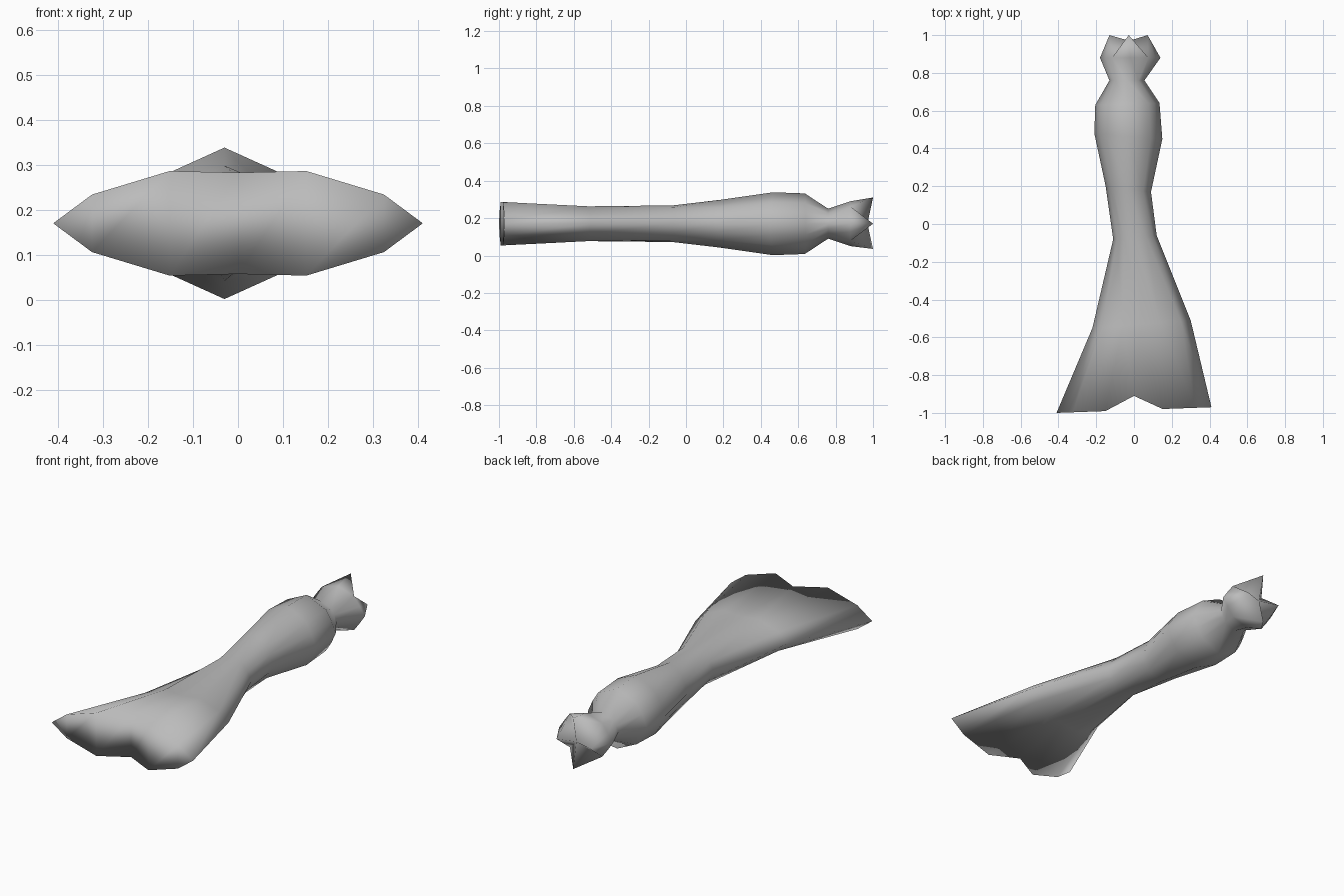
import bpy
import bmesh
from mathutils import Vector

cube = bpy.data.objects.get("Cube")
if cube:
    bpy.data.objects.remove(cube)

MID_Z = 0.17

grey = bpy.data.materials.new("plain grey")
grey.use_nodes = True
colour = (0.5, 0.5, 0.5, 1)
grey.diffuse_color = colour
grey.node_tree.nodes["Principled BSDF"].inputs["Base Color"].default_value = colour

bm = bmesh.new()


def vert(x, y, z):
    return bm.verts.new((x, y, MID_Z + z))


def ring(left, right, height, shape, middle=None):
    """Twelve-sided section between two side points (x, y), going round from +x over the top."""
    left, right = Vector(left), Vector(right)
    centre, half = (left + right) / 2, (right - left) / 2
    (ax, az), (bx, bz), top = shape
    quarter = [(1, 0), (bx, bz), (ax, az)]
    over = quarter + [(0, top)] + [(-x, z) for x, z in reversed(quarter)]
    outline = over + [(x, -z) for x, z in reversed(over[1:-1])]
    verts = []
    for x, z in outline:
        p = centre + half * x
        if x == 0 and middle:
            p = Vector(middle)
        verts.append(vert(p.x, p.y, z * height))
    return verts


# Sections: shoulder and inner points as fractions, then the crest height
round_shape = ((0.66, 0.68), (0.85, 0.36), 1)
tail_shape = ((0.37, 1), (0.79, 0.55), 0.97)
waist_shape = ((0.5, 0.9), (0.82, 0.5), 1)
fan_shape = ((0.38, 1), (0.8, 0.55), 0.9)

sections = [
    ring((-0.41, -1.0), (0.41, -0.97), 0.116, tail_shape, (0, -0.91)),
    ring((-0.22, -0.55), (0.30, -0.51), 0.093, fan_shape),
    ring((-0.11, -0.08), (0.12, -0.06), 0.098, waist_shape),
    ring((-0.15, 0.20), (0.09, 0.17), 0.128, round_shape),
    ring((-0.21, 0.48), (0.15, 0.45), 0.168, round_shape),
    ring((-0.205, 0.63), (0.135, 0.64), 0.162, round_shape),
    ring((-0.13, 0.76), (0.055, 0.76), 0.08, round_shape),
    ring((-0.18, 0.88), (0.14, 0.88), 0.12, ((0.6, 0.76), (0.82, 0.36), 1)),
]

# Skin between neighbouring sections
for a, b in zip(sections, sections[1:]):
    for i in range(12):
        j = (i + 1) % 12
        bm.faces.new((a[i], a[j], b[j], b[i]))

# Notched end of the tail, closed in strips from top to bottom
end = sections[0]
for i in range(6):
    corners = [end[i], end[i + 1], end[-i - 1], end[-i]]
    bm.faces.new(list(dict.fromkeys(corners)))

# Four-pointed end of the head with a raised middle
rim = sections[-1]
hub = vert(-0.025, 0.97, 0)
tips = {0: (0.072, 0), 3: (-0.028, 0.14), 6: (-0.13, 0), 9: (-0.028, -0.135)}
for i, (x, z) in tips.items():
    tip = vert(x, 1.0, z)
    reach = 2 if i % 6 == 0 else 1
    span = [rim[(i + k) % 12] for k in range(-reach, reach + 1)]
    for p, q in zip(span, span[1:]):
        bm.faces.new((p, q, tip))
    bm.faces.new((span[0], tip, hub))
    bm.faces.new((tip, span[-1], hub))

bmesh.ops.recalc_face_normals(bm, faces=bm.faces)
mesh = bpy.data.meshes.new("flared_body")
bm.to_mesh(mesh)
bm.free()
mesh.materials.append(grey)
for face in mesh.polygons:
    face.use_smooth = True
body = bpy.data.objects.new("flared_body", mesh)
bpy.context.collection.objects.link(body)
